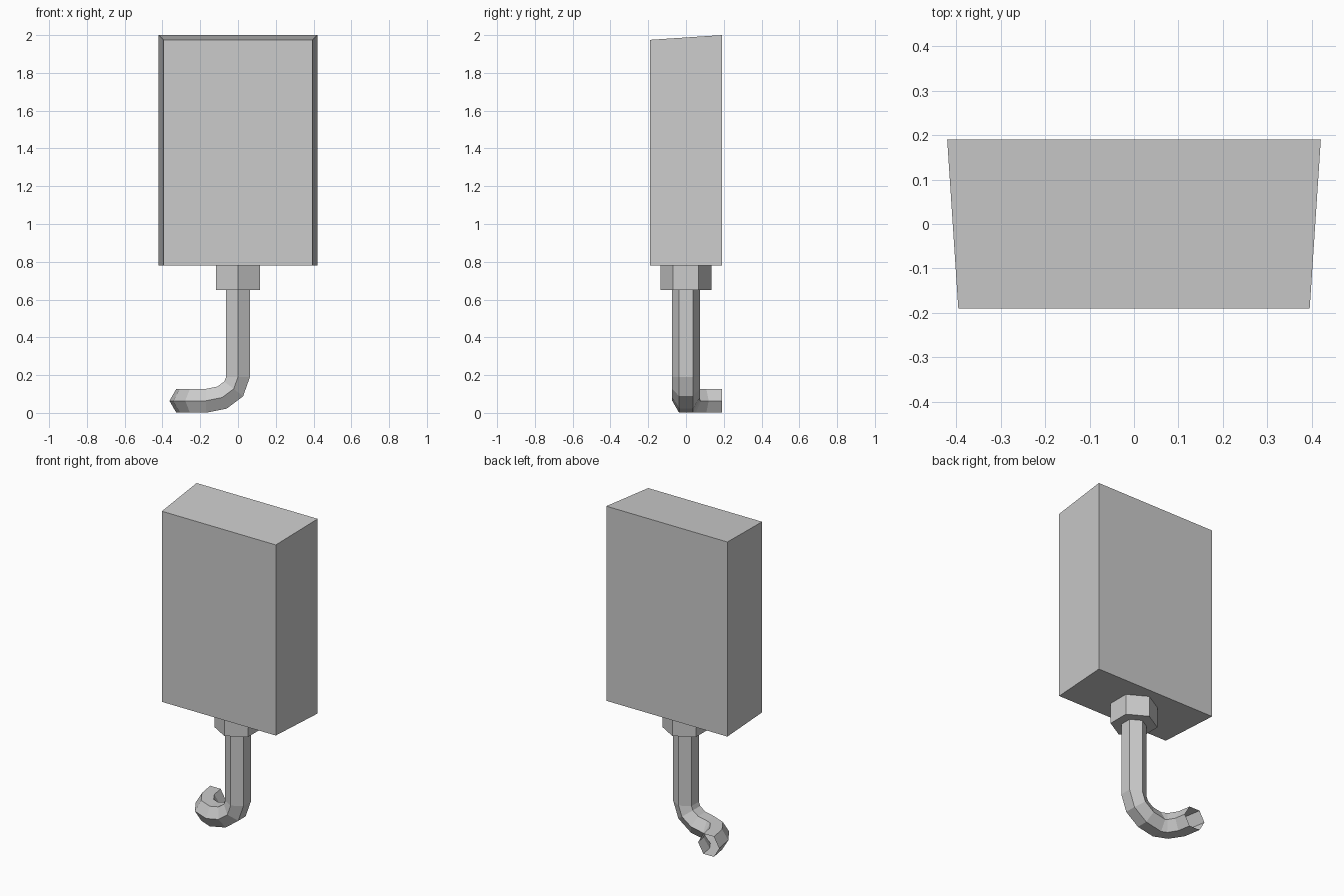
import bpy, bmesh, math
from mathutils import Vector

default = bpy.data.objects.get("Cube")
if default:
    bpy.data.objects.remove(default, do_unlink=True)

grey = bpy.data.materials.new("plain_grey")
grey.use_nodes = True
grey.diffuse_color = (0.6, 0.6, 0.6, 1)
grey.node_tree.nodes["Principled BSDF"].inputs["Base Color"].default_value = grey.diffuse_color


def finish(name, bm):
    """Turn a bmesh into a named, flat-shaded object."""
    bmesh.ops.recalc_face_normals(bm, faces=bm.faces)
    mesh = bpy.data.meshes.new(name)
    bm.to_mesh(mesh)
    bm.free()
    mesh.materials.append(grey)
    obj = bpy.data.objects.new(name, mesh)
    bpy.context.collection.objects.link(obj)
    return obj


# Head: a block that narrows and drops slightly towards the front
bm = bmesh.new()
bmesh.ops.create_cube(bm, size=2)
for v in bm.verts:
    front = v.co.y < 0
    top = v.co.z > 0
    v.co.x *= 0.395 if front else 0.42
    v.co.y *= 0.19
    v.co.z = (1.975 if front else 2.0) if top else 0.78
finish("head_block", bm)

# Collar: a hexagonal nut with points facing front and back
bm = bmesh.new()
bmesh.ops.create_cone(bm, cap_ends=True, segments=6, radius1=0.135, radius2=0.135, depth=0.13)
for v in bm.verts:
    a = math.atan2(v.co.y, v.co.x)
    # snap the hexagon so that a corner lies on the y axis
    a = math.radians(round((math.degrees(a) - 30) / 60) * 60 + 30)
    v.co.x, v.co.y = 0.135 * math.cos(a), 0.135 * math.sin(a)
    v.co.z += 0.715
finish("collar", bm)

# Stem path: straight down, a bend to the side, then a bend to the back
RADIUS, SIDES, STEPS = 0.073, 6, 3
LOW, BEND_TOP, BEND_X, END_X, END_Y = 0.064, 0.19, 0.17, 0.29, 0.19
side = Vector((0, 1, 0))
stations = [(Vector((0, 0, 0.65)), side, Vector((1, 0, 0)))]
for i in range(STEPS + 1):
    a = math.pi / 2 * i / STEPS
    height = BEND_TOP - LOW
    centre = Vector((-BEND_X * (1 - math.cos(a)), 0, BEND_TOP - height * math.sin(a)))
    tangent = Vector((-BEND_X * math.sin(a), 0, -height * math.cos(a))).normalized()
    stations.append((centre, side, tangent.cross(side)))
down = Vector((0, 0, -1))
for i in range(1, STEPS + 1):
    a = math.pi / 2 * i / STEPS
    reach = END_X - BEND_X
    centre = Vector((-BEND_X - reach * math.sin(a), END_Y * (1 - math.cos(a)), LOW))
    tangent = Vector((-reach * math.cos(a), END_Y * math.sin(a), 0)).normalized()
    stations.append((centre, down.cross(tangent), down))

# Hooked stem: hexagonal open tube swept along the path
bm = bmesh.new()
rings = []
for centre, s, u in stations:
    ring = []
    for k in range(SIDES):
        a = math.tau * k / SIDES
        ring.append(bm.verts.new(centre + RADIUS * (math.cos(a) * s + math.sin(a) * u)))
    rings.append(ring)
for r0, r1 in zip(rings, rings[1:]):
    for k in range(SIDES):
        n = (k + 1) % SIDES
        bm.faces.new((r0[k], r0[n], r1[n], r1[k]))
finish("hooked_stem", bm)
